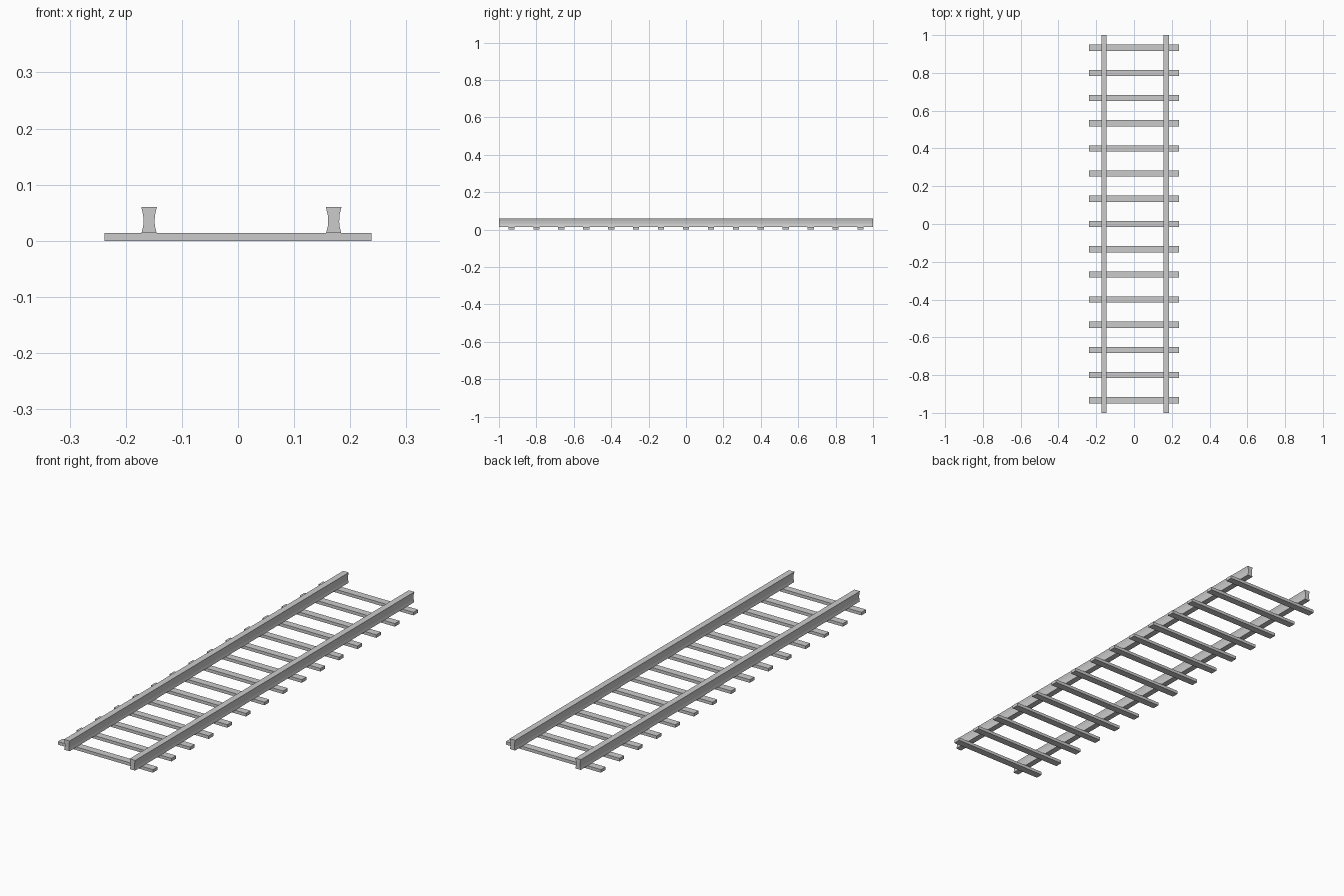
import bpy, bmesh

if "Cube" in bpy.data.objects:
    bpy.data.objects.remove(bpy.data.objects["Cube"])


def make_object(name, bm):
    bmesh.ops.recalc_face_normals(bm, faces=bm.faces)
    mesh = bpy.data.meshes.new(name)
    bm.to_mesh(mesh)
    bm.free()
    obj = bpy.data.objects.new(name, mesh)
    bpy.context.collection.objects.link(obj)
    return obj


SLEEPER_TOP = 0.014

# Rail half profile (half width, height), waisted in the middle
HALF = [(0.0135, SLEEPER_TOP), (0.0105, 0.026), (0.0098, 0.034),
        (0.0105, 0.046), (0.014, 0.0605)]


def rail(name, cx):
    bm = bmesh.new()
    outline = [(cx + w, z) for w, z in HALF] + [(cx - w, z) for w, z in reversed(HALF)]
    face = bm.faces.new([bm.verts.new((x, -1, z)) for x, z in outline])
    ends = bmesh.ops.extrude_face_region(bm, geom=[face], use_keep_orig=True)
    moved = [v for v in ends["geom"] if isinstance(v, bmesh.types.BMVert)]
    bmesh.ops.translate(bm, verts=moved, vec=(0, 2, 0))
    make_object(name, bm)


def sleeper(name, y):
    bm = bmesh.new()
    bmesh.ops.create_cube(bm, size=1)
    bmesh.ops.scale(bm, verts=bm.verts, vec=(0.476, 0.033, SLEEPER_TOP))
    bmesh.ops.translate(bm, verts=bm.verts, vec=(0, y, SLEEPER_TOP / 2))
    make_object(name, bm)


# Two rails, set slightly off centre on the sleepers
rail("left_rail", -0.1585)
rail("right_rail", 0.1705)

# Fifteen evenly spaced sleepers
for i in range(15):
    sleeper(f"sleeper_{i + 1}", (i - 7) * 2 / 15)
